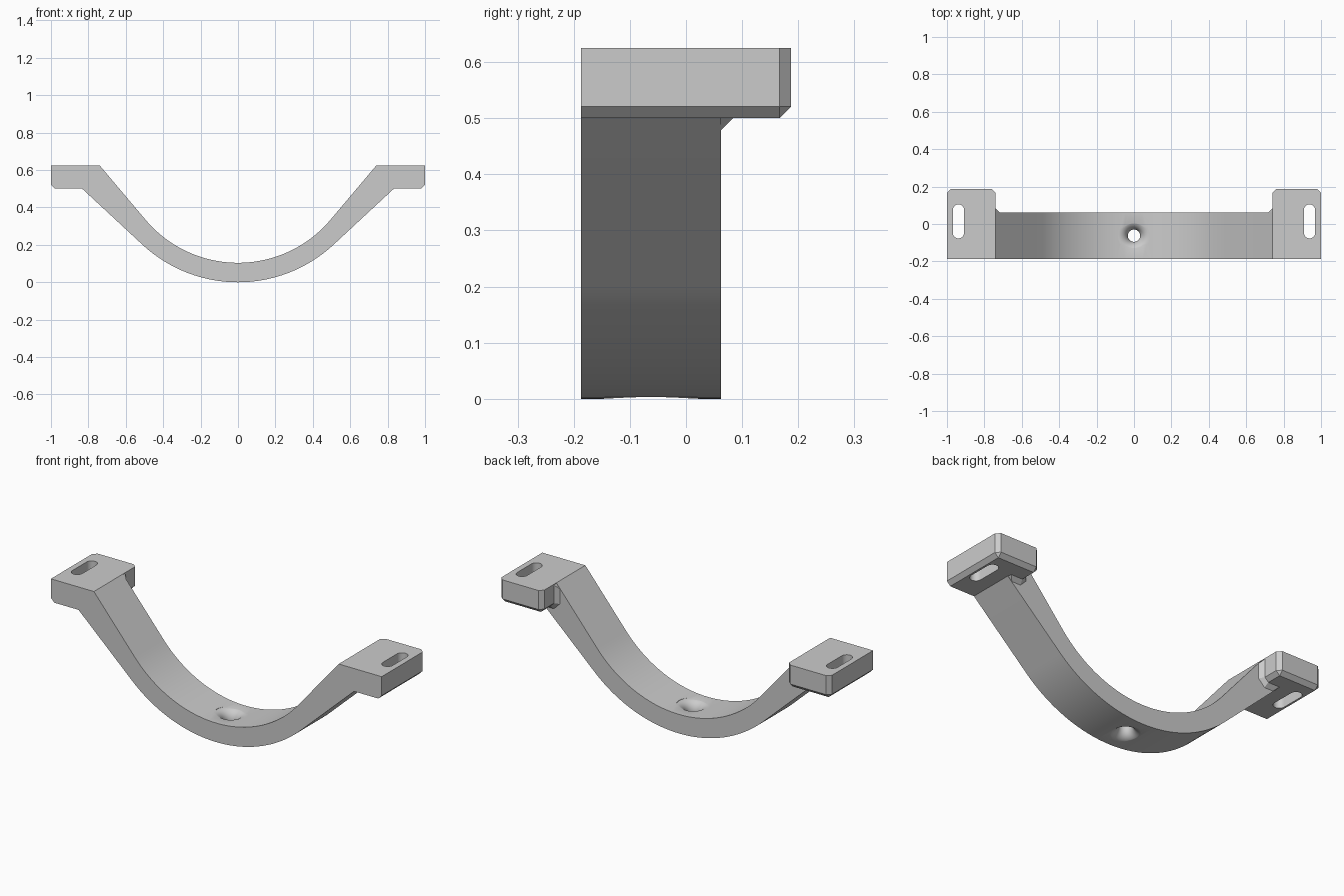
import bpy, bmesh, math
from mathutils import Vector

if "Cube" in bpy.data.objects:
    bpy.data.objects.remove(bpy.data.objects["Cube"])

FRONT, BAND_BACK, LUG_BACK = -0.1875, 0.0625, 0.1875
TOP, LUG_BOTTOM, LUG_INNER = 0.625, 0.5, 0.74
CHAMFER = 0.021
ARC_Z, R_OUT, R_IN = 0.75, 0.75, 0.646
HOLE_Y = -0.0625

grey = bpy.data.materials.new("plain grey")
grey.use_nodes = True
grey.diffuse_color = (0.6, 0.6, 0.6, 1)
grey.node_tree.nodes["Principled BSDF"].inputs["Base Color"].default_value = (0.6, 0.6, 0.6, 1)


def finish(bm, name):
    bmesh.ops.recalc_face_normals(bm, faces=bm.faces)
    mesh = bpy.data.meshes.new(name)
    bm.to_mesh(mesh)
    bm.free()
    mesh.materials.append(grey)
    obj = bpy.data.objects.new(name, mesh)
    bpy.context.collection.objects.link(obj)
    return obj


def prism(name, points, direction):
    bm = bmesh.new()
    face = bm.faces.new([bm.verts.new(p) for p in points])
    moved = bmesh.ops.extrude_face_region(bm, geom=[face])["geom"]
    verts = [v for v in moved if isinstance(v, bmesh.types.BMVert)]
    bmesh.ops.translate(bm, verts=verts, vec=direction)
    if not face.is_valid or len(bm.faces) < len(points) + 2:
        bm.faces.new([v for v in bm.verts if v not in verts])
    return finish(bm, name)


def tangent_arc(x, z, radius, steps=24):
    """Half arc from its lowest point to where the line to (x, z) leaves it."""
    drop = z - ARC_Z
    end = math.atan2(drop, x) - math.acos(radius / math.hypot(x, drop))
    start = -math.pi / 2
    angles = [start + (end - start) * i / steps for i in range(steps + 1)]
    return [(radius * math.cos(a), ARC_Z + radius * math.sin(a)) for a in angles]


def make_band():
    elbow = (0.833, LUG_BOTTOM)
    outer = tangent_arc(*elbow, R_OUT)
    inner = tangent_arc(LUG_INNER, TOP, R_IN)
    half = outer + [elbow, (1 - CHAMFER, LUG_BOTTOM), (1, LUG_BOTTOM + CHAMFER),
                    (1, TOP), (LUG_INNER, TOP)] + inner[::-1]
    # the two points on the centre line are not repeated
    loop = half + [(-x, z) for x, z in half[-2:0:-1]]
    return prism("curved_bracket", [(x, FRONT, z) for x, z in loop],
                 (0, BAND_BACK - FRONT, 0))


def make_lug(side):
    bm = bmesh.new()
    bmesh.ops.create_cube(bm, size=1)
    for v in bm.verts:
        v.co = Vector((side * (1 if v.co.x > 0 else LUG_INNER),
                       LUG_BACK if v.co.y > 0 else FRONT,
                       TOP if v.co.z > 0 else LUG_BOTTOM))
    edges = []
    for e in bm.edges:
        mid = (e.verts[0].co + e.verts[1].co) / 2
        on_front, on_top = mid.y < FRONT + 0.01, mid.z > TOP - 0.01
        if not on_front and not on_top:
            edges.append(e)
    bmesh.ops.recalc_face_normals(bm, faces=bm.faces)
    bmesh.ops.bevel(bm, geom=edges, offset=CHAMFER, segments=1, affect='EDGES')
    return finish(bm, "end_lug")


def make_gusset(side):
    """Chamfered fillet between the band's back and the lug."""
    wide = [(0.719, 0.515), (0.755, 0.479), (0.808, 0.479), (0.83, 0.5),
            (0.742, 0.624), (0.719, 0.598)]
    narrow = [(0.74, 0.521), (0.761, 0.5), (0.83, 0.5), (0.742, 0.624), (0.74, 0.62)]
    bm = bmesh.new()
    for outline, y in ((wide, 0.04), (wide, BAND_BACK), (narrow, BAND_BACK + CHAMFER)):
        for x, z in outline:
            bm.verts.new((side * x, y, z))
    hull = bmesh.ops.convex_hull(bm, input=bm.verts)
    loose = [v for v in bm.verts if not v.link_faces]
    bmesh.ops.delete(bm, geom=loose, context='VERTS')
    return finish(bm, "gusset")


def make_slot(side):
    points = []
    for i in range(34):
        a = math.pi * (i % 17) / 16 + (math.pi if i > 16 else 0)
        shift = 0.061 if i < 17 else -0.061
        points.append((side * 0.9385 + 0.03 * math.cos(a),
                       0.014 + shift + 0.03 * math.sin(a), 0.4))
    return prism("slot_cutter", points, (0, 0, 0.4))


def make_hole():
    """Waisted hole, flared towards both faces of the band."""
    throat, flare, mid = 0.033, 0.052, 0.052
    profile = [(throat + flare, -0.05)]
    for i in range(25):
        a = math.pi * (i / 24 - 0.5)
        height = 0.056 if a > 0 else 0.052
        profile.append((throat + flare * (1 - math.cos(a)), mid + height * math.sin(a)))
    profile.append((throat + flare, 0.2))
    bm = bmesh.new()
    n = 48
    rings = [[bm.verts.new((r * math.cos(math.tau * k / n),
                            HOLE_Y + r * math.sin(math.tau * k / n), z))
              for k in range(n)] for r, z in profile]
    for low, high in zip(rings, rings[1:]):
        for k in range(n):
            j = (k + 1) % n
            bm.faces.new((low[k], low[j], high[j], high[k]))
    bm.faces.new(rings[0])
    bm.faces.new(rings[-1])
    return finish(bm, "hole_cutter")


def combine(target, tool, operation):
    mod = target.modifiers.new(operation.lower(), 'BOOLEAN')
    mod.operation, mod.solver, mod.object = operation, 'EXACT', tool
    bpy.context.view_layer.objects.active = target
    bpy.ops.object.modifier_apply(modifier=mod.name)
    bpy.data.objects.remove(tool)


# Band with lugs and gussets joined on, then the openings cut through
bracket = make_band()
for side in (1, -1):
    combine(bracket, make_lug(side), 'UNION')
    combine(bracket, make_gusset(side), 'UNION')
    combine(bracket, make_slot(side), 'DIFFERENCE')
combine(bracket, make_hole(), 'DIFFERENCE')

bpy.ops.object.select_all(action='DESELECT')
bracket.select_set(True)
bpy.context.view_layer.objects.active = bracket
bpy.ops.object.shade_smooth_by_angle(angle=math.radians(30))
